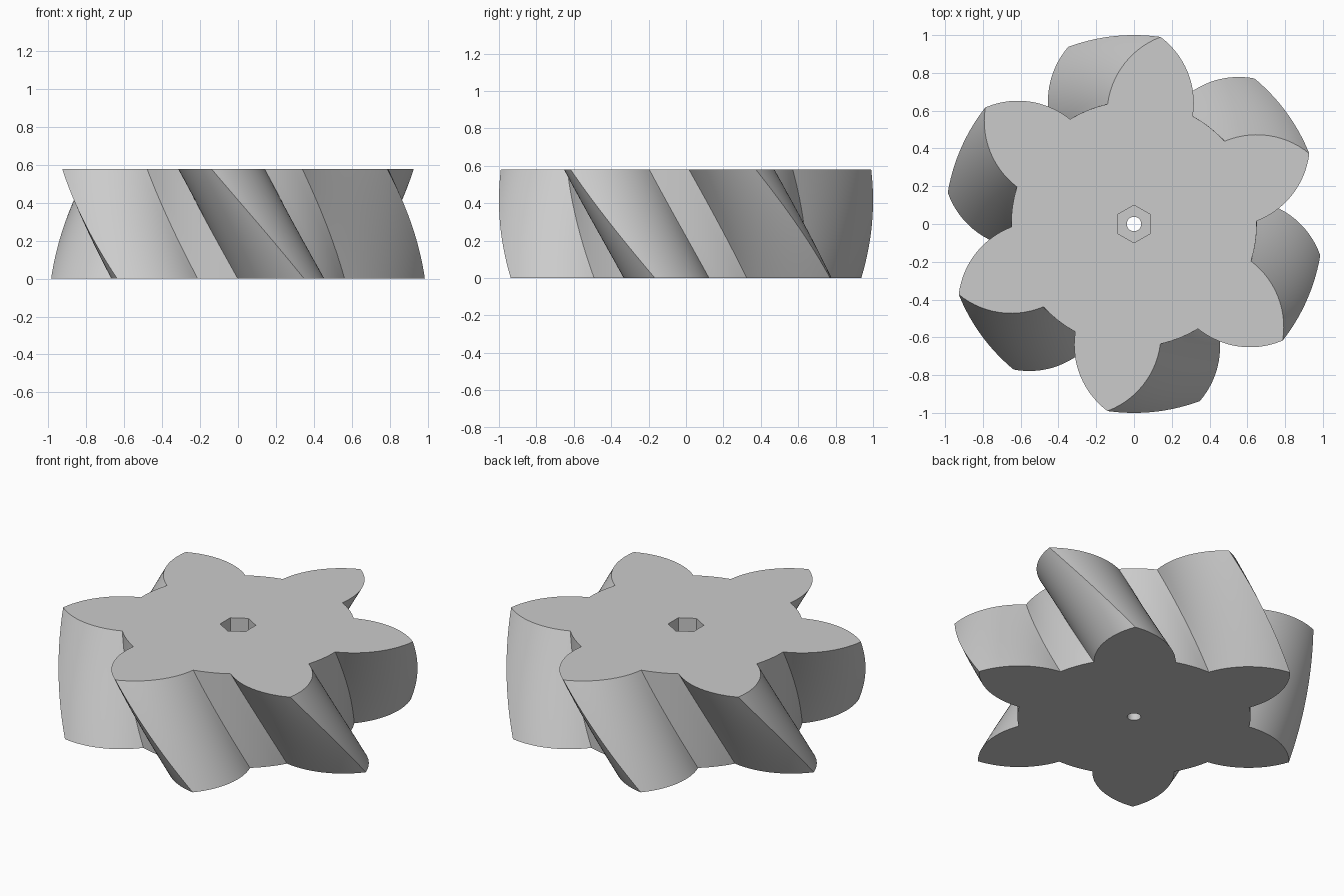
import bpy, bmesh
from math import sin, cos, radians, pi
from mathutils import Vector

cube = bpy.data.objects.get("Cube")
if cube:
    bpy.data.objects.remove(cube, do_unlink=True)

TEETH, HEIGHT, ROOT_R, TIP_R = 6, 0.58, 0.65, 1.0
HALF_ROOT, BULGE = radians(20.5), 0.063
BOTTOM_ANGLE, TWIST = radians(110.4), radians(-28.5)
LAYERS, FLANK, ROOT = 24, 14, 4

grey = bpy.data.materials.new("plain grey")
grey.use_nodes = True
grey.diffuse_color = (0.6, 0.6, 0.6, 1)
grey.node_tree.nodes["Principled BSDF"].inputs["Base Color"].default_value = (0.6, 0.6, 0.6, 1)


def polar(r, a):
    return Vector((r * cos(a), r * sin(a)))


def arc(a, b, sag, n):
    """Points of a circular arc from a towards b (b excluded), bulging to the right."""
    chord = b - a
    out = Vector((chord.y, -chord.x)).normalized()
    half = chord.length / 2
    r = (half * half + sag * sag) / (2 * sag)
    centre = (a + b) / 2 - out * (r - sag)
    start, span = a - centre, (a - centre).angle(b - centre)
    pts = []
    for i in range(n):
        t = span * i / n
        c, s = cos(t), sin(t)
        pts.append(centre + Vector((start.x * c - start.y * s, start.x * s + start.y * c)))
    return pts


def star_profile():
    """Pointed teeth with round flanks, joined by arcs of the root circle."""
    pts, pitch = [], 2 * pi / TEETH
    for k in range(TEETH):
        mid = k * pitch
        tip = polar(TIP_R, mid)
        pts += arc(polar(ROOT_R, mid - HALF_ROOT), tip, BULGE, FLANK)
        pts += arc(tip, polar(ROOT_R, mid + HALF_ROOT), BULGE, FLANK)
        gap = pitch - 2 * HALF_ROOT
        pts += [polar(ROOT_R, mid + HALF_ROOT + gap * i / ROOT) for i in range(ROOT)]
    return pts


def finish(name, bm):
    bmesh.ops.recalc_face_normals(bm, faces=bm.faces)
    mesh = bpy.data.meshes.new(name)
    bm.to_mesh(mesh)
    bm.free()
    mesh.materials.append(grey)
    ob = bpy.data.objects.new(name, mesh)
    bpy.context.collection.objects.link(ob)
    return ob


def prism_cutter(name, sides, r, z0, z1):
    """Upright prism with a corner facing the back."""
    bm = bmesh.new()
    ring = [bm.verts.new((*polar(r, pi / 2 + 2 * pi * i / sides), z0)) for i in range(sides)]
    base = bm.faces.new(ring)
    top = bmesh.ops.extrude_face_region(bm, geom=[base])["geom"]
    bmesh.ops.translate(bm, vec=(0, 0, z1 - z0),
                        verts=[v for v in top if isinstance(v, bmesh.types.BMVert)])
    ob = finish(name, bm)
    ob.hide_render = True
    return ob


# Twisted gear body
bm = bmesh.new()
profile = star_profile()
rings = []
for j in range(LAYERS + 1):
    t = j / LAYERS
    a = BOTTOM_ANGLE + TWIST * t
    c, s = cos(a), sin(a)
    rings.append([bm.verts.new((p.x * c - p.y * s, p.x * s + p.y * c, HEIGHT * t)) for p in profile])
for low, high in zip(rings, rings[1:]):
    for i in range(len(profile)):
        k = (i + 1) % len(profile)
        bm.faces.new((low[i], low[k], high[k], high[i]))
bm.faces.new(rings[0])
bm.faces.new(rings[-1])
gear = finish("helical_gear", bm)

# Hexagonal nut pocket and round shaft hole
bpy.context.view_layer.objects.active = gear
gear.select_set(True)
for cutter in (prism_cutter("nut_pocket_cutter", 6, 0.1, 0.3, HEIGHT + 0.1),
               prism_cutter("shaft_hole_cutter", 32, 0.038, -0.1, HEIGHT + 0.1)):
    mod = gear.modifiers.new(cutter.name, "BOOLEAN")
    mod.operation, mod.solver, mod.object = "DIFFERENCE", "EXACT", cutter
    bpy.ops.object.modifier_apply(modifier=mod.name)
    bpy.data.objects.remove(cutter, do_unlink=True)

bpy.ops.object.shade_smooth_by_angle(angle=radians(25))
